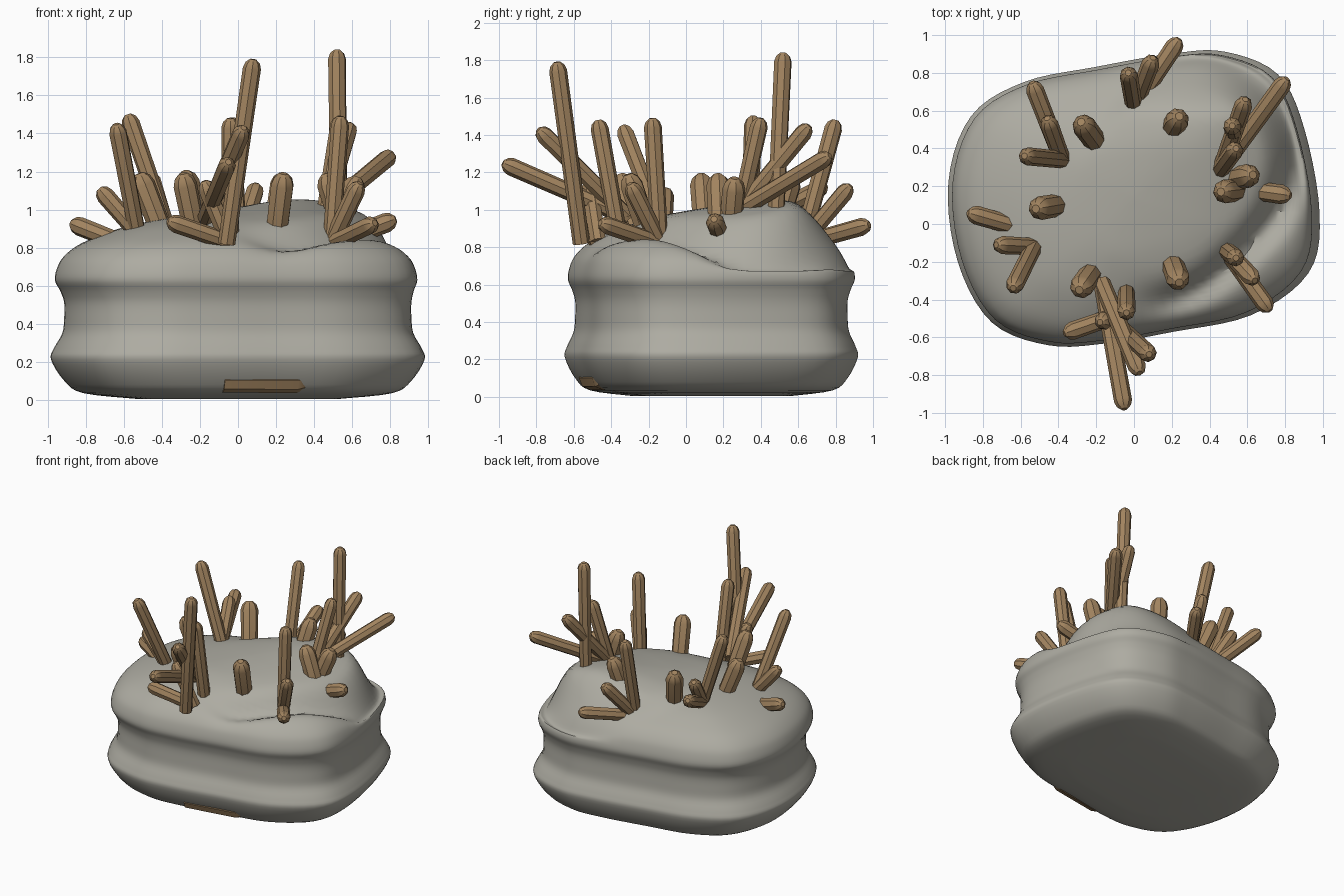
import bpy, bmesh, math
from mathutils import Vector

if "Cube" in bpy.data.objects:
    bpy.data.objects.remove(bpy.data.objects["Cube"], do_unlink=True)


def material(name, rgb):
    mat = bpy.data.materials.new(name)
    mat.use_nodes = True
    mat.diffuse_color = (*rgb, 1)
    mat.node_tree.nodes["Principled BSDF"].inputs["Base Color"].default_value = (*rgb, 1)
    return mat


def add_object(name, bm, mat, angle):
    bmesh.ops.recalc_face_normals(bm, faces=bm.faces)
    mesh = bpy.data.meshes.new(name)
    bm.to_mesh(mesh)
    bm.free()
    mesh.materials.append(mat)
    obj = bpy.data.objects.new(name, mesh)
    bpy.context.collection.objects.link(obj)
    bpy.ops.object.select_all(action="DESELECT")
    obj.select_set(True)
    bpy.context.view_layer.objects.active = obj
    bpy.ops.object.shade_smooth_by_angle(angle=math.radians(angle))


def skin(bm, rows):
    # Bridge successive rings and cap both ends
    for low, high in zip(rows, rows[1:]):
        for i in range(len(low)):
            j = (i + 1) % len(low)
            bm.faces.new((low[i], low[j], high[j], high[i]))
    bm.faces.new(rows[0])
    bm.faces.new(rows[-1])


def catmull(p0, p1, p2, p3, t):
    return 0.5 * (2 * p1 + (p2 - p0) * t + (2 * p0 - 5 * p1 + 4 * p2 - p3) * t * t
                  + (3 * p1 - p0 - 3 * p2 + p3) * t ** 3)


def spline(points, steps, closed):
    pts = [Vector(p) for p in points]
    n = len(pts)
    pick = (lambda i: pts[i % n]) if closed else (lambda i: pts[max(0, min(n - 1, i))])
    out = [catmull(pick(i - 1), pick(i), pick(i + 1), pick(i + 2), k / steps)
           for i in range(n if closed else n - 1) for k in range(steps)]
    return out if closed else out + [pts[-1]]


def smooth(t):
    t = max(0.0, min(1.0, t))
    return t * t * (3 - 2 * t)


stone = material("grey stone", (0.42, 0.41, 0.36))
tan = material("tan coral", (0.36, 0.23, 0.115))

# Rock: rounded footprint swept through a banded profile
CENTRE = Vector((0, 0.14))
OUTLINE = [(-0.98, 0.22), (-0.86, 0.57), (-0.58, 0.75), (-0.2, 0.83), (0.2, 0.9),
           (0.48, 0.91), (0.76, 0.79), (0.9, 0.5), (0.98, 0.05), (0.92, -0.26),
           (0.62, -0.48), (0.2, -0.57), (-0.15, -0.63), (-0.45, -0.64),
           (-0.75, -0.52), (-0.93, -0.2)]
PROFILE = [(0.55, 0.005), (0.83, 0.035), (0.93, 0.1), (1, 0.21), (0.985, 0.27),
           (0.94, 0.35), (0.93, 0.43), (0.93, 0.51), (0.95, 0.57), (0.98, 0.63),
           (0.965, 0.7), (0.93, 0.755), (0.86, 0.81), (0.75, 0.86), (0.6, 0.91),
           (0.4, 0.95), (0.2, 0.965), (0.02, 0.97)]


def crown(x, y):
    # Diagonal mound, highest at the back, with a groove along its steep side
    u = (x + y - 0.45) / math.sqrt(2)
    v = (x - y + 0.05) / math.sqrt(2)
    d = (abs(u / 0.68) ** 2.6 + abs(v / 0.55) ** 2.6) ** (1 / 2.6)
    height = (0.02 + 0.13 * smooth(y + 0.25)) * smooth((0.85 - y) / 0.3)
    mound = height * smooth((1 - d) / 0.3) * smooth(0.5 + x)
    groove = 0.08 * math.exp(-((d - 1) / 0.13) ** 2) * smooth((x + 0.05) / 0.4)
    return mound - groove


footprint = spline(OUTLINE, 5, True)
bm = bmesh.new()
rings = []
for s, z in spline(PROFILE, 4, False):
    ring = []
    for p in footprint:
        x, y = CENTRE + (p - CENTRE) * s
        if x > 0:
            x *= 1 - 0.02 * smooth((z - 0.5) / 0.15)
        ring.append(bm.verts.new((x, y, z + crown(x, y) * smooth((z - 0.66) / 0.1))))
    rings.append(ring)
skin(bm, rings)
add_object("rock", bm, stone, 40)


# Coral fingers: eight-sided rods with blunt, rounded tips
def finger(name, base, tip, radius):
    base, tip = Vector(base), Vector(tip)
    length = (tip - base).length
    turn = (tip - base).to_track_quat("Z", "Y")
    bm = bmesh.new()
    rows = []
    for drop, r in ((length, 0.95), (radius, 1), (radius * 0.4, 0.8), (0, 0.35)):
        rows.append([bm.verts.new(base + turn @ Vector((r * radius * math.cos(a), r * radius * math.sin(a),
                                                        length - drop)))
                     for a in (k * math.pi / 4 for k in range(8))])
    skin(bm, rows)
    add_object(name, bm, tan, 30)


# Clusters: one shared root, several tips
CLUSTERS = {
    "back": ((0.0, 0.62, 0.82), [(0.24, 0.98, 0.92), (0.1, 0.88, 1.13), (-0.03, 0.8, 1.48)]),
    "back_right": ((-0.38, 0.34, 0.92), [(-0.54, 0.75, 1.13), (-0.46, 0.56, 1.18), (-0.58, 0.36, 1.5)]),
    "back_left": ((0.46, 0.29, 1.0), [(0.81, 0.77, 1.29), (0.59, 0.66, 1.45), (0.54, 0.4, 1.49)]),
    "front_left": ((0.49, -0.14, 0.82), [(0.72, -0.46, 0.93), (0.64, -0.3, 1.14), (0.54, -0.18, 1.49)]),
    "front_right": ((-0.53, -0.12, 0.88), [(-0.73, -0.11, 1.11), (-0.64, -0.34, 1.45)]),
    "front": ((-0.17, -0.31, 0.96), [(-0.05, -0.98, 1.25), (0.03, -0.79, 1.43)]),
    "front_low": ((-0.05, -0.47, 0.83), [(-0.37, -0.58, 0.94), (-0.18, -0.52, 1.15)]),
}
for cluster, (root, tips) in CLUSTERS.items():
    for n, tip in enumerate(tips, 1):
        finger(f"{cluster}_coral_{n}", root, tip, 0.048)

# Single fingers and short stubs
finger("tall_back_coral", (0.53, 0.48, 0.95), (0.52, 0.52, 1.84), 0.048)
finger("tall_front_coral", (-0.06, -0.56, 0.82), (0.08, -0.69, 1.79), 0.048)
finger("middle_front_coral", (-0.04, -0.36, 0.87), (-0.04, -0.47, 1.48), 0.048)
STUBS = [((-0.2, 0.43, 0.9), (-0.28, 0.54, 1.2)), ((0.2, 0.5, 0.95), (0.24, 0.57, 1.19)),
         ((0.55, 0.18, 0.9), (0.46, 0.17, 1.19)), ((0.53, 0.24, 0.92), (0.63, 0.26, 1.17)),
         ((0.2, -0.2, 0.86), (0.24, -0.31, 1.19)), ((-0.22, -0.25, 0.85), (-0.29, -0.35, 1.19)),
         ((-0.4, 0.1, 0.88), (-0.52, 0.08, 1.19))]
for n, (base, tip) in enumerate(STUBS, 1):
    finger(f"coral_stub_{n}", base, tip, 0.063)
finger("left_side_coral", (0.62, 0.18, 0.87), (0.83, 0.15, 0.95), 0.052)
finger("right_side_coral", (-0.6, -0.02, 0.82), (-0.88, 0.06, 0.93), 0.05)
finger("buried_coral", (-0.08, -0.512, 0.1), (0.37, -0.428, 0.1), 0.065)
